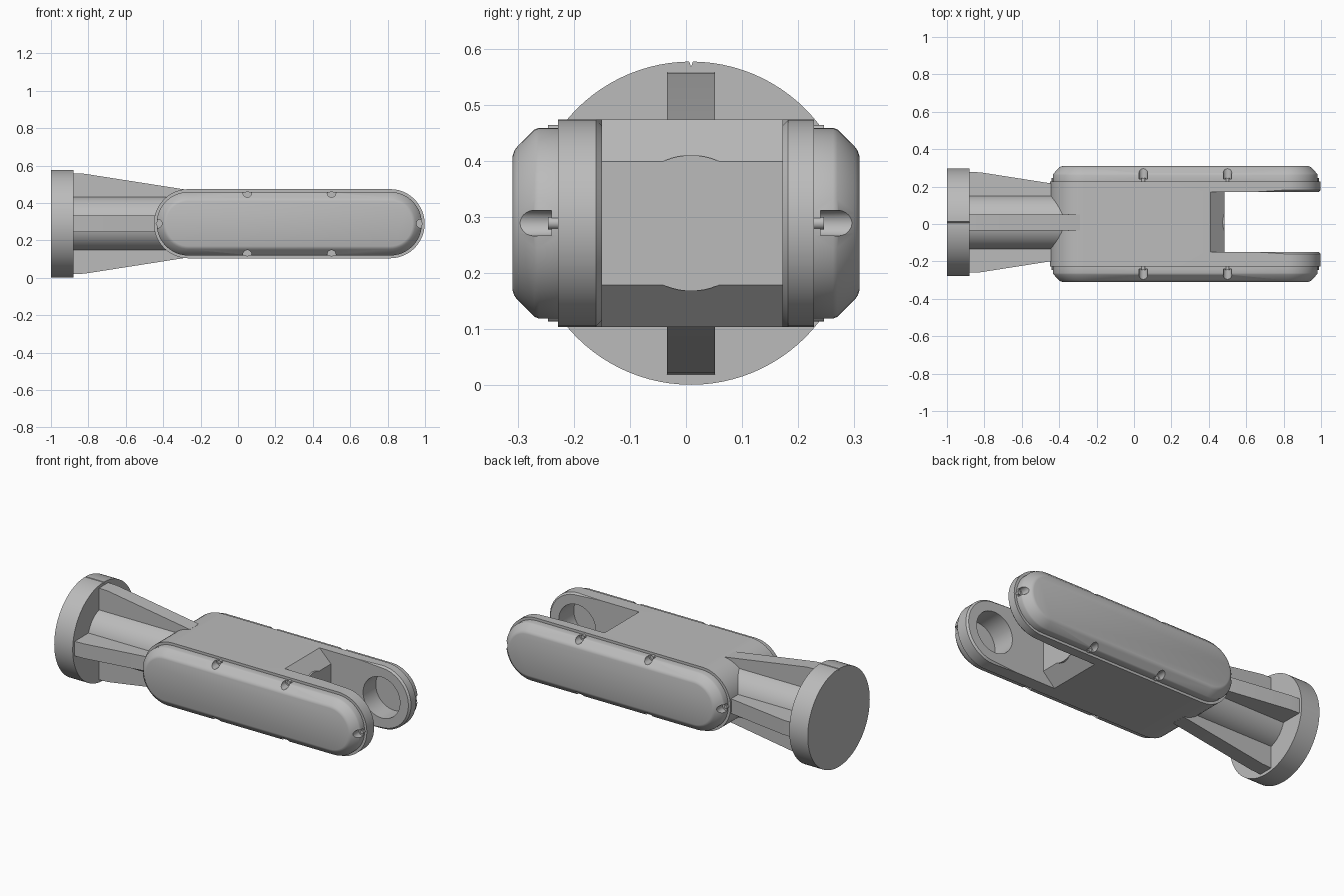
import bpy, bmesh
from math import pi, sin, cos, radians
from mathutils import Matrix

if "Cube" in bpy.data.objects:
    bpy.data.objects.remove(bpy.data.objects["Cube"], do_unlink=True)

CZ = 0.289           # height of the centre line
CY = 0.009           # sideways offset of the round mount
X0, X1 = -0.265, 0.813   # centres of the rounded body ends
R = 0.185            # radius of the rounded body ends

grey = bpy.data.materials.new("light grey")
grey.use_nodes = True
grey.diffuse_color = (0.5, 0.5, 0.5, 1)
grey.node_tree.nodes["Principled BSDF"].inputs["Base Color"].default_value = (0.5, 0.5, 0.5, 1)


def make(name, bm):
    bmesh.ops.recalc_face_normals(bm, faces=bm.faces)
    mesh = bpy.data.meshes.new(name)
    bm.to_mesh(mesh)
    bm.free()
    mesh.materials.append(grey)
    ob = bpy.data.objects.new(name, mesh)
    bpy.context.collection.objects.link(ob)
    return ob


def loft(name, rings):
    """Skin a list of equal-length point rings and cap both ends."""
    bm = bmesh.new()
    loops = [[bm.verts.new(p) for p in ring] for ring in rings]
    n = len(loops[0])
    for a, b in zip(loops, loops[1:]):
        for i in range(n):
            j = (i + 1) % n
            bm.faces.new((a[i], a[j], b[j], b[i]))
    bm.faces.new(loops[0])
    bm.faces.new(loops[-1])
    return make(name, bm)


def stadium(y, r, steps=24):
    pts = []
    for cx, start in ((X1, -pi / 2), (X0, pi / 2)):
        for i in range(steps + 1):
            a = start + pi * i / steps
            pts.append((cx + r * cos(a), y, CZ + r * sin(a)))
    return pts


def cylinder(name, axis, centre, r, length, seg=64):
    bm = bmesh.new()
    bmesh.ops.create_cone(bm, cap_ends=True, segments=seg, radius1=r, radius2=r, depth=length)
    turn = Matrix.Rotation(pi / 2, 4, "Y" if axis == "x" else "X")
    bm.transform(Matrix.Translation(centre) @ turn)
    return make(name, bm)


def cut(target, cutter):
    cutter.hide_render = True
    mod = target.modifiers.new("cut", "BOOLEAN")
    mod.operation = "DIFFERENCE"
    mod.solver = "EXACT"
    mod.object = cutter
    bpy.context.view_layer.update()
    dg = bpy.context.evaluated_depsgraph_get()
    mesh = bpy.data.meshes.new_from_object(target.evaluated_get(dg))
    target.modifiers.clear()
    target.data = mesh
    bpy.data.objects.remove(cutter, do_unlink=True)


# Main body with a fork opening that has slanted corners
body = loft("body", [stadium(-0.228, R), stadium(0.228, R)])
gap = [(0.37, CZ + 0.225), (0.485, CZ + 0.11), (0.485, CZ - 0.11),
       (0.37, CZ - 0.225), (1.1, CZ - 0.225), (1.1, CZ + 0.225)]
FORK = (-0.15, 0.172)
cut(body, loft("gap_cutter", [[(x, y, z) for x, z in gap] for y in FORK]))

# Chamfer round the inner edges of the fork tips
bm = bmesh.new()
bm.from_mesh(body.data)


def on_tip(v):
    reach = ((v.co.x - X1) ** 2 + (v.co.z - CZ) ** 2) ** 0.5
    return v.co.x > X1 - 0.001 and abs(reach - R) < 0.002


tips = [e for e in bm.edges if all(on_tip(v) for v in e.verts)
        and any(all(abs(v.co.y - y) < 0.001 for v in e.verts) for y in FORK)]
bmesh.ops.bevel(bm, geom=tips, offset=0.01, segments=1, affect="EDGES")
bm.to_mesh(body.data)
bm.free()


def bore():
    return cylinder("bore_cutter", "y", (X1, 0, CZ), 0.12, 0.58)


cut(body, bore())

# Side covers with rounded-off rims, screw notches and pin bores
covers = []
rim = [(0.228, 0.17), (0.262, 0.17), (0.27, 0.167), (0.301, 0.136), (0.306, 0.129), (0.309, 0.12)]
for side, name in ((-1, "right_cover"), (1, "left_cover")):
    cover = loft(name, [stadium(side * y, r) for y, r in rim])
    spots = [(x, CZ + s * 0.164) for x in (0.05, 0.5) for s in (-1, 1)]
    spots += [(X0 - 0.164, CZ), (X1 + 0.164, CZ)]
    for x, z in spots:
        cut(cover, cylinder("notch_cutter", "y", (x, side * 0.29, z), 0.023, 0.1, 20))
        screw = cylinder("screw", "y", (x, side * 0.236, z), 0.011, 0.02, 16)
        covers.append(screw)
    cut(cover, bore())
    covers.append(cover)

# Round mounting flange with a small alignment groove on top
flange = cylinder("mount_flange", "x", (-0.94, CY, CZ), 0.288, 0.12, 96)
groove = [(-0.008, 0.30), (0.008, 0.30), (0, 0.279)]
cut(flange, loft("groove_cutter", [[(x, CY + y, CZ + z) for y, z in groove] for x in (-1.1, -0.8)]))

# Neck tube, and the core that shows in the fork opening
neck = cylinder("neck_tube", "x", (-0.59, CY, CZ), 0.148, 0.6)
core = cylinder("core", "x", (0.385, CY, CZ), 0.121, 0.2)

# Four tapering ribs round the neck
ribs = []
rib = [(-0.89, 0.1), (-0.89, 0.27), (-0.82, 0.267), (-0.29, 0.184), (-0.29, 0.1)]
for i, name in enumerate(("top_rib", "right_rib", "bottom_rib", "left_rib")):
    ob = loft(name, [[(x, y, r) for x, r in rib] for y in (-0.043, 0.043)])
    ob.data.transform(Matrix.Translation((0, CY, CZ)) @ Matrix.Rotation(radians(90 * i), 4, "X"))
    # Side ribs end inside the body
    ribs.append(ob)

# Smooth the curved faces and keep the edges sharp
bpy.ops.object.select_all(action="DESELECT")
for ob in [body, flange, neck, core] + covers + ribs:
    ob.select_set(True)
bpy.context.view_layer.objects.active = body
bpy.ops.object.shade_smooth_by_angle(angle=radians(25))
